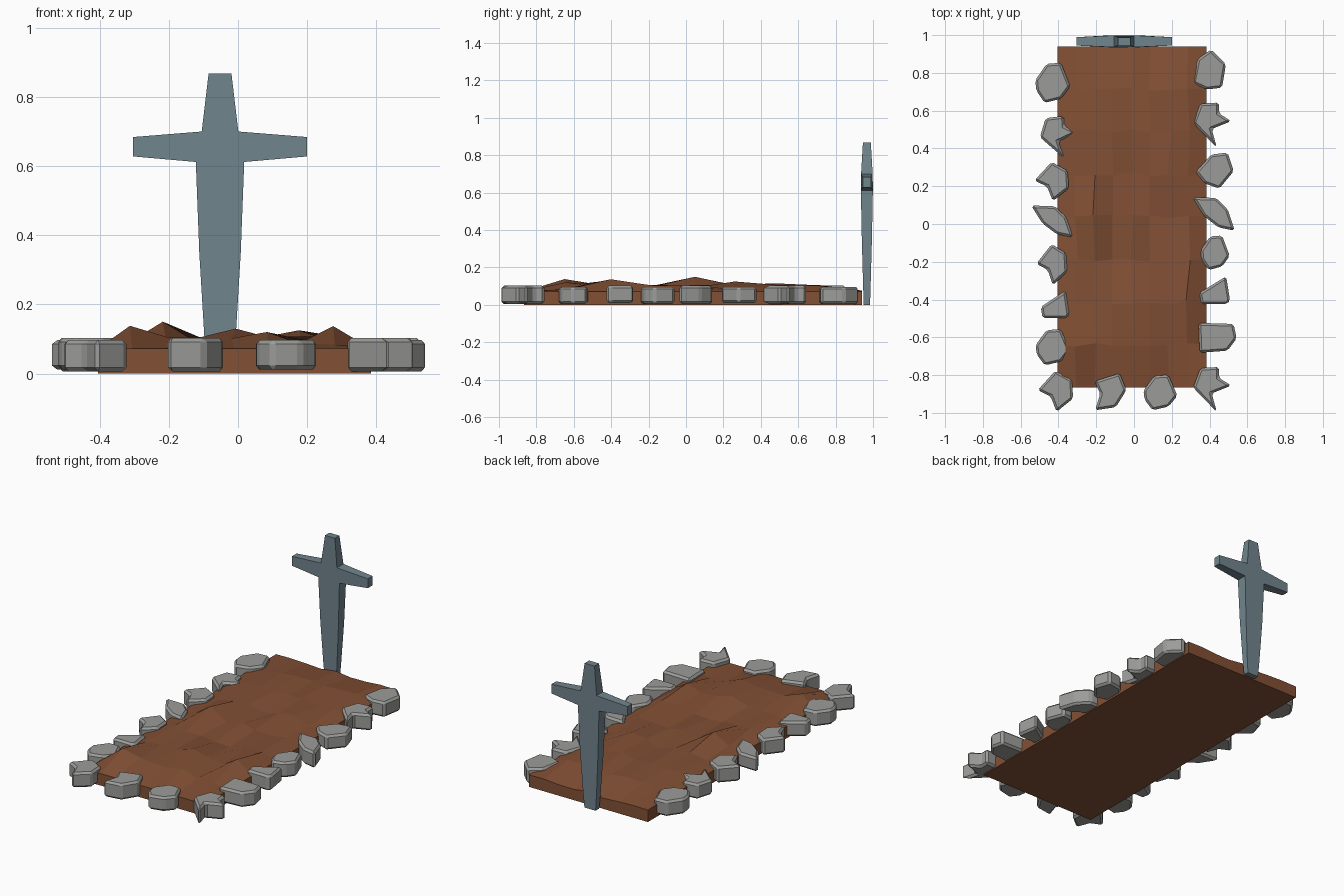
import bpy, bmesh, random
from math import radians
from mathutils import Matrix

if "Cube" in bpy.data.objects:
    bpy.data.objects.remove(bpy.data.objects["Cube"])

random.seed(4)


def material(name, colour):
    m = bpy.data.materials.new(name)
    m.diffuse_color = (*colour, 1)
    m.use_nodes = True
    m.node_tree.nodes["Principled BSDF"].inputs["Base Color"].default_value = m.diffuse_color
    return m


def finish(name, bm, mat):
    bmesh.ops.recalc_face_normals(bm, faces=bm.faces)
    me = bpy.data.meshes.new(name)
    bm.to_mesh(me)
    bm.free()
    ob = bpy.data.objects.new(name, me)
    bpy.context.collection.objects.link(ob)
    me.materials.append(mat)
    return ob


def solid(front, back):
    """Closed solid between two matching outlines."""
    bm = bmesh.new()
    a = [bm.verts.new(p) for p in front]
    b = [bm.verts.new(p) for p in back]
    bm.faces.new(a)
    bm.faces.new(b[::-1])
    for i in range(len(a)):
        j = (i + 1) % len(a)
        bm.faces.new((a[i], b[i], b[j], a[j]))
    return bm


# Soil bed: lumpy grid with straight skirt
N, X0, X1, Y0, Y1 = 8, -0.405, 0.385, -0.865, 0.94
peaks = {(1, 1): .138, (2, 4): .15, (4, 2): .13, (7, 2): .137, (6, 5): .125,
         (3, 5): .105, (5, 1): .12, (5, 6): .115, (6, 7): .105}
bm = bmesh.new()
grid = {}
for i in range(N + 1):
    for j in range(N + 1):
        x = X0 + (X1 - X0) * i / N
        y = Y0 + (Y1 - Y0) * j / N
        z = 0.072
        if 0 < i < N and 0 < j < N:
            x += random.uniform(-.012, .012)
            y += random.uniform(-.012, .012)
            z = peaks.get((i, j), random.uniform(.08, .108))
        elif 0 < i < N and j == N:
            z = random.uniform(.062, .08)
        grid[i, j] = bm.verts.new((x, y, z))
for i in range(N):
    for j in range(N):
        bm.faces.new((grid[i, j], grid[i + 1, j], grid[i + 1, j + 1], grid[i, j + 1]))
rim = [e for e in bm.edges if e.is_boundary]
ext = bmesh.ops.extrude_edge_only(bm, edges=rim)["geom"]
for v in ext:
    if isinstance(v, bmesh.types.BMVert):
        v.co.z = 0
bmesh.ops.contextual_create(bm, geom=[e for e in ext if isinstance(e, bmesh.types.BMEdge)
                                      and e.is_boundary])
finish("soil_bed", bm, material("soil", (0.225, 0.08, 0.035)))

# Grave cross: half outline of (half width, height, half thickness), mirrored
half = [(.037, 0, .017), (.045, .1, .02), (.06, .35, .027), (.07, .612, .032),
        (.252, .628, .022), (.252, .684, .022), (.053, .70, .031), (.033, .868, .021)]
outline = half + [(-w, z, t) for w, z, t in reversed(half)]
CX, CY = -.052, .967
bm = solid([(CX + w, CY - t, z) for w, z, t in outline],
           [(CX + w, CY + t, z) for w, z, t in outline])
finish("grave_cross", bm, material("blue_grey", (0.165, 0.235, 0.27)))

# Stone outlines, in hundredths of a unit
shapes = {
    "round": [(-8.5, 1), (-3, 9), (4, 9.5), (8.5, -2), (4, -8), (-4, -10), (-8, -4)],
    "tooth": [(-7.5, -2.5), (-4, 7.5), (5, 8), (5, 2.5), (11, -1.5), (1.5, -5.5), (4, -15), (-2.5, -8)],
    "leaf": [(-8, 0), (-.5, 9.5), (6.5, 5), (7, -4), (0, -10.5), (-2.5, -3)],
    "curve": [(-10.5, 6.8), (1, 6.5), (6.5, 1.5), (10, -8), (2, -6.5), (-5, -1.5)],
    "wedge": [(-7, 0), (5.5, 9), (7.3, -4), (6, -6), (-6, -6)],
    "block": [(-9, 7), (8, 6.5), (9.5, -.5), (5, -6.5), (-8.5, -7.5)],
    "hex": [(-9.5, -.5), (-2, 8), (6, 9), (9, 0), (2, -8.5), (-5, -6)],
}
# Border stones: shape, x, y, turn, x scale, y scale
stones = [
    ("round", -.43, .75, 0, 1, 1), ("tooth", -.42, .49, 4, .98, .9),
    ("leaf", -.43, .23, 0, 1.12, .95), ("curve", -.43, .02, 0, 1, 1.05),
    ("leaf", -.43, -.21, 0, 1, 1), ("wedge", -.42, -.44, 0, .97, .9),
    ("round", -.43, -.65, 0, .98, .9), ("leaf", -.41, -.88, 0, 1.15, 1),
    ("leaf", -.135, -.885, -35, 1.05, 1.08), ("round", .14, -.89, 0, .97, .88),
    ("tooth", .395, -.84, 0, 1, .95), ("block", .44, -.60, 0, 1, 1),
    ("wedge", .425, -.365, 0, 1.05, .9), ("round", .43, -.15, 0, .83, .86),
    ("curve", .425, .06, 0, 1, 1.1), ("hex", .43, .28, 0, 1, 1),
    ("tooth", .395, .56, 0, 1, .95), ("hex", .40, .80, 28, 1, 1.08),
]
stone_mat = material("stone_grey", (0.33, 0.33, 0.32))
GROW = 1.09  # makes up for the corners taken off by the bevel
for n, (shape, x, y, turn, sx, sy) in enumerate(stones):
    m = (Matrix.Translation((x, y, 0)) @ Matrix.Rotation(radians(turn), 4, 'Z')
         @ Matrix.Diagonal((sx * GROW / 100, sy * GROW / 100, 1, 1)))
    low, high = .006 + .005 * (n % 3 == 0), .103 - .006 * (n % 2)
    bm = solid([(a, b, low) for a, b in shapes[shape]], [(a, b, high) for a, b in shapes[shape]])
    bm.transform(m)
    ob = finish(f"border_stone_{n + 1}", bm, stone_mat)
    bev = ob.modifiers.new("worn_edges", 'BEVEL')
    bev.width, bev.segments, bev.limit_method = .012, 1, 'NONE'
